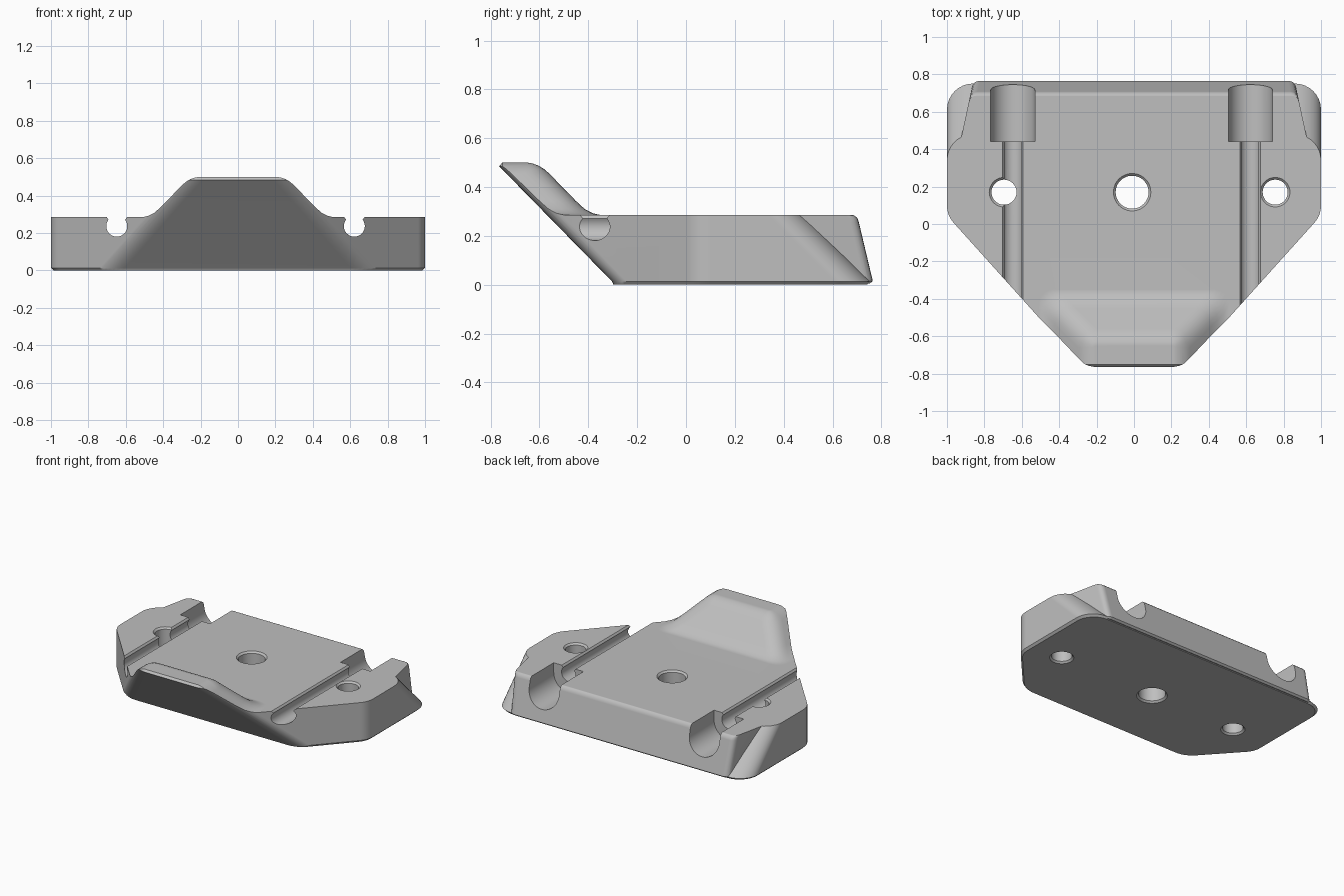
import bpy, bmesh
from math import cos, sin, pi, radians
from mathutils import Vector

cube = bpy.data.objects.get("Cube")
if cube:
    bpy.data.objects.remove(cube, do_unlink=True)

TOP, TIP = 0.285, 0.5       # plate height, tongue height
BACK, FRONT = 0.765, -0.29  # back and front edges at the base


def loft(name, rings):
    """Closed solid through matching rings of 3D points."""
    bm = bmesh.new()
    loops = [[bm.verts.new(p) for p in ring] for ring in rings]
    n = len(loops[0])
    for a, b in zip(loops, loops[1:]):
        for i in range(n):
            j = (i + 1) % n
            bm.faces.new((a[i], a[j], b[j], b[i]))
    bm.faces.new(loops[0][::-1])
    bm.faces.new(loops[-1])
    bmesh.ops.recalc_face_normals(bm, faces=bm.faces)
    mesh = bpy.data.meshes.new(name)
    bm.to_mesh(mesh)
    bm.free()
    obj = bpy.data.objects.new(name, mesh)
    bpy.context.collection.objects.link(obj)
    return obj


def combine(target, other, operation):
    """Apply a boolean and discard the helper."""
    mod = target.modifiers.new("Boolean", 'BOOLEAN')
    mod.operation, mod.object, mod.solver = operation, other, 'EXACT'
    bpy.context.view_layer.objects.active = target
    bpy.ops.object.modifier_apply(modifier=mod.name)
    bpy.data.objects.remove(other, do_unlink=True)


def rounded(p, before, after, size, steps=6):
    """Curved corner at p between the directions to its neighbours."""
    p = Vector(p)
    a = p + (Vector(before) - p).normalized() * size
    b = p + (Vector(after) - p).normalized() * size
    return [a * (1 - t) ** 2 + p * 2 * t * (1 - t) + b * t * t
            for t in (i / steps for i in range(steps + 1))]


def mirrored(half, z):
    """Full ring from its right half, listed front to back."""
    return [(x, y, z) for x, y in half] + [(-x, y, z) for x, y in reversed(half)]


def plate_ring(z, slope_z, scale=1.0):
    front, back = FRONT - 0.98 * slope_z, BACK - slope_z
    side = lambda y: 0.27 + (y + 0.765) * 0.9
    tip, elbow, r = (side(front), front), (1, 0.046), 0.14
    half = rounded(tip, (0, front), elbow, 0.08)
    half += rounded(elbow, tip, (1, 1), 0.055)
    half += [(1 - r + r * cos(a), back - r + r * sin(a))
             for a in (i * pi / 16 for i in range(9))]
    return mirrored([(x * scale, y * scale) for x, y in half], z)


# Main plate: sloping front, tapered sides, raked rounded back corners
body = loft("base_plate", [
    plate_ring(0, 0.012, 0.985), plate_ring(0.014, 0.014),
    plate_ring(0.485, 0.485), plate_ring(0.515, 0.47, 0.985)])


# Straight centre block that fills the back between the raked corners
def block_ring(z, back):
    wall = lambda y: 0.92 - (y - 0.48) * 0.214
    corner = rounded((wall(back), back), (wall(0.3), 0.3), (0, back), 0.035, 4)
    return mirrored([(wall(0.3), 0.3)] + corner, z)


block = loft("back_block", [block_ring(z, y) for z, y in (
    (0.004, 0.752), (0.015, BACK), (0.255, 0.708), (0.272, 0.702),
    (0.283, 0.69), (0.29, 0.672))])
combine(body, block, 'UNION')


# Upper limit: a flat deck with the soft ridge of the front tongue
def ridge_ring(r, z):
    x, y = 0.2 + r, -0.66 + r
    return mirrored([(x, -0.95)] + rounded((x, y), (x, -1), (0, y), min(r, 0.1)), z)


limit = loft("deck_limit", [
    [(-2, -2, z), (2, -2, z), (2, 2, z), (-2, 2, z)] for z in (-0.2, TOP)])
ridge = loft("tongue_ridge", [ridge_ring(r, z) for r, z in (
    (0.38, 0.25), (0.32, 0.283), (0.28, 0.292), (0.245, 0.31), (0.21, 0.342),
    (0.1, 0.455), (0.08, 0.473), (0.055, 0.488), (0.03, 0.497), (0.01, TIP))])
combine(limit, ridge, 'UNION')
combine(body, limit, 'INTERSECT')


# Long round-bottomed channels and wider pockets opening at the back
def trough(name, cx, cz, radius, start, end, lip, y0, y1):
    turn = [radians(180 - lip + (180 + 2 * lip) * i / 24) for i in range(25)]
    section = [(cx + radius * cos(a), cz + radius * sin(a)) for a in turn]
    section = [(cx - start, end)] + section + [(cx + start, end)]
    return loft(name, [[(x, y, z) for x, z in section] for y in (y0, y1)])


for cx in (-0.648, 0.622):
    combine(body, trough("channel", cx, 0.237, 0.056, 0.065, 0.3, 38, -1, 0.5),
            'DIFFERENCE')
    combine(body, trough("pocket", cx, 0.217, 0.118, 0.118, 0.32, 0, 0.44, 1),
            'DIFFERENCE')

# Chamfered through holes
for cx, radius in ((-0.695, 0.067), (-0.01, 0.088), (0.755, 0.067)):
    profile = ((-0.02, 0.032), (0.012, 0), (0.273, 0), (0.305, 0.032))
    hole = loft("through_hole", [
        [(cx + (radius + flare) * cos(i * pi / 24),
          0.17 + (radius + flare) * sin(i * pi / 24), z) for i in range(48)]
        for z, flare in profile])
    combine(body, hole, 'DIFFERENCE')

# Single plain grey finish
grey = bpy.data.materials.new("plain_grey")
grey.use_nodes = True
colour = (0.52, 0.52, 0.52, 1)
grey.diffuse_color = colour
grey.node_tree.nodes["Principled BSDF"].inputs["Base Color"].default_value = colour
body.data.materials.clear()
body.data.materials.append(grey)
for face in body.data.polygons:
    face.material_index = 0

# Smooth the curved areas and keep the hard edges
bpy.ops.object.select_all(action='DESELECT')
body.select_set(True)
bpy.context.view_layer.objects.active = body
bpy.ops.object.shade_smooth_by_angle(angle=radians(30))
weighted = body.modifiers.new("Weighted Normal", 'WEIGHTED_NORMAL')
weighted.keep_sharp = True
